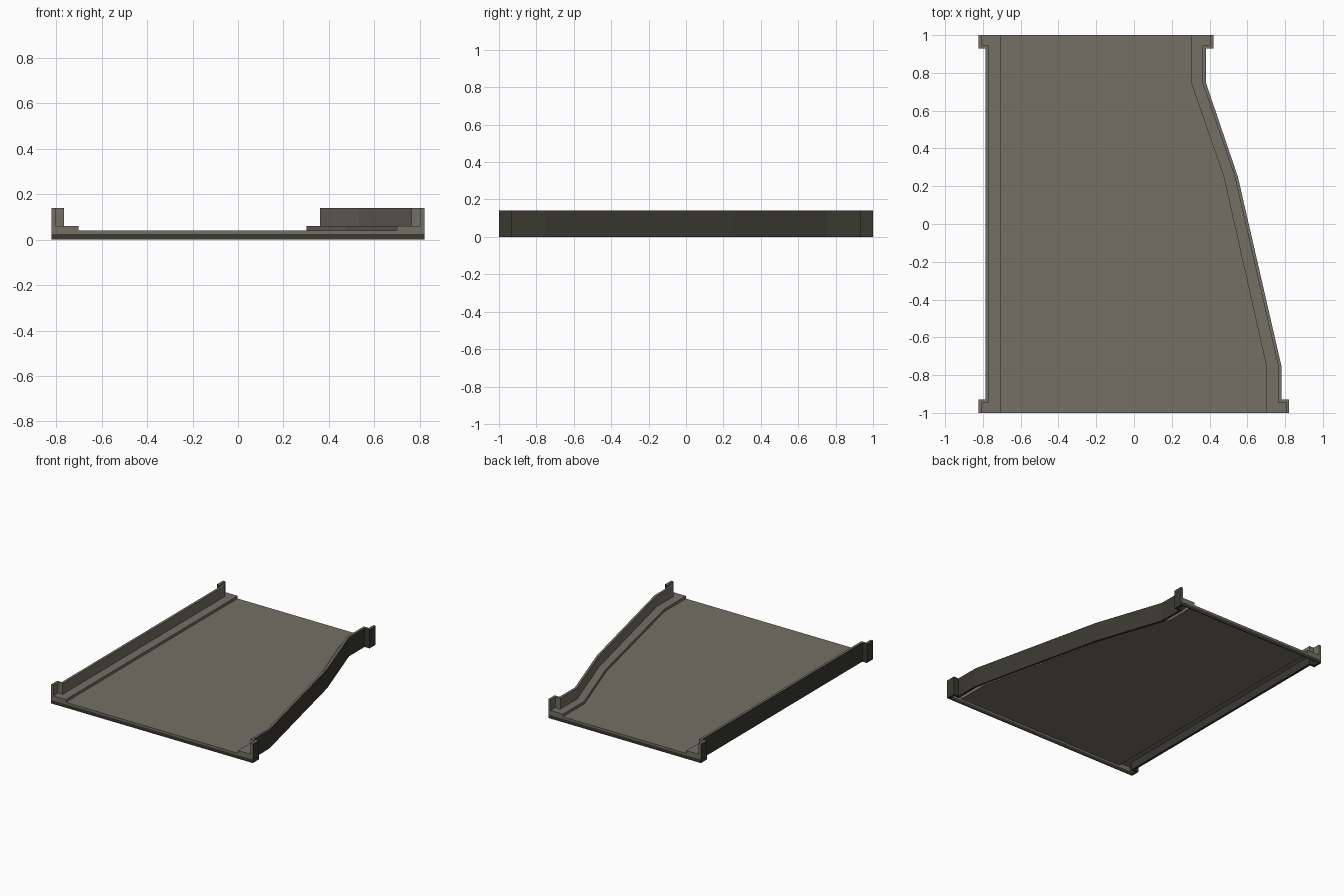
import bpy, bmesh

if "Cube" in bpy.data.objects:
    bpy.data.objects.remove(bpy.data.objects["Cube"])


def material(name, rgb):
    m = bpy.data.materials.new(name)
    m.diffuse_color = (*rgb, 1)
    m.use_nodes = True
    m.node_tree.nodes["Principled BSDF"].inputs["Base Color"].default_value = m.diffuse_color
    return m


LIGHT = material("warm_grey", (0.172, 0.160, 0.133))
DARK = material("dark_grey", (0.041, 0.040, 0.030))


def prism(name, outer, inner, z0, z1, caps=0, out=0, inn=0, end=0, shell=False):
    """Extrude the band between two lines. caps/out/inn/end: 0 light, 1 dark.
    shell leaves the bottom and the outer side open."""
    pts = outer + inner[::-1]
    n, k = len(pts), len(outer) - 1
    bm = bmesh.new()
    lo = [bm.verts.new((x, y, z0)) for x, y in pts]
    hi = [bm.verts.new((x, y, z1)) for x, y in pts]
    bottom = bm.faces.new(lo[::-1])
    top = bm.faces.new(hi)
    bottom.material_index = top.material_index = caps
    open_faces = [bottom]
    for i in range(n):
        j = (i + 1) % n
        f = bm.faces.new((lo[i], lo[j], hi[j], hi[i]))
        f.material_index = out if i < k else end if i in (k, n - 1) else inn
        if i < k:
            open_faces.append(f)
    bmesh.ops.recalc_face_normals(bm, faces=bm.faces)
    if shell:
        bmesh.ops.delete(bm, geom=open_faces, context='FACES_ONLY')
    me = bpy.data.meshes.new(name)
    bm.to_mesh(me)
    bm.free()
    me.materials.append(LIGHT)
    me.materials.append(DARK)
    ob = bpy.data.objects.new(name, me)
    bpy.context.collection.objects.link(ob)
    return ob


def flanged(run, flange, y_step):
    """Side line that jogs outward by flange at both ends."""
    a, b = run[0][0], run[-1][0]
    return ([(a + flange, -1), (a + flange, -y_step), (a, -y_step)] + run[1:-1]
            + [(b, y_step), (b + flange, y_step), (b + flange, 1)])


# Plan lines: wall outside, wall inside and kerb edge for each side
left_out = flanged([(-0.785, -1), (-0.785, 1)], -0.037, 0.93)
left_in = flanged([(-0.767, -1), (-0.767, 1)], -0.037, 0.945)
left_kerb = [(-0.703, -1), (-0.703, 1)]
right_out = flanged([(0.78, -1), (0.78, -0.75), (0.55, 0.25), (0.38, 0.75), (0.38, 1)], 0.041, 0.93)
right_in = flanged([(0.763, -1), (0.763, -0.75), (0.533, 0.25), (0.362, 0.75), (0.362, 1)], 0.041, 0.945)
right_kerb = [(0.70, -1), (0.70, -0.75), (0.475, 0.25), (0.302, 0.75), (0.302, 1)]

# Walls: dark foot, middle hidden behind the kerb, and upper part; hollow kerbs
BASE, ROAD, KERB, TOP = 0.025, 0.04, 0.06, 0.14
for side, o, i, kerb in (("left", left_out, left_in, left_kerb),
                         ("right", right_out, right_in, right_kerb)):
    prism(side + "_wall_foot", o, i, 0, BASE, caps=1, out=1, inn=1, end=1)
    prism(side + "_wall_middle", o, i, BASE, KERB, caps=1, out=1, inn=1)
    prism(side + "_wall_top", o, i, KERB, TOP, out=1)
    prism(side + "_kerb", i, kerb, ROAD, KERB, shell=True)

# Thin road deck, open underneath
prism("road_surface", left_kerb, right_kerb, 0.037, ROAD)

# End skirts: dark below, light above
for name, x, y0, y1 in (("front", 0.804, -1, -0.994), ("back", 0.403, 0.994, 1)):
    a, b = [(-0.804, y0), (-0.804, y1)], [(x, y0), (x, y1)]
    prism(name + "_skirt", a, b, 0, BASE, 1, 1, 1, 1)
    prism(name + "_lip", a, b, BASE, ROAD)
